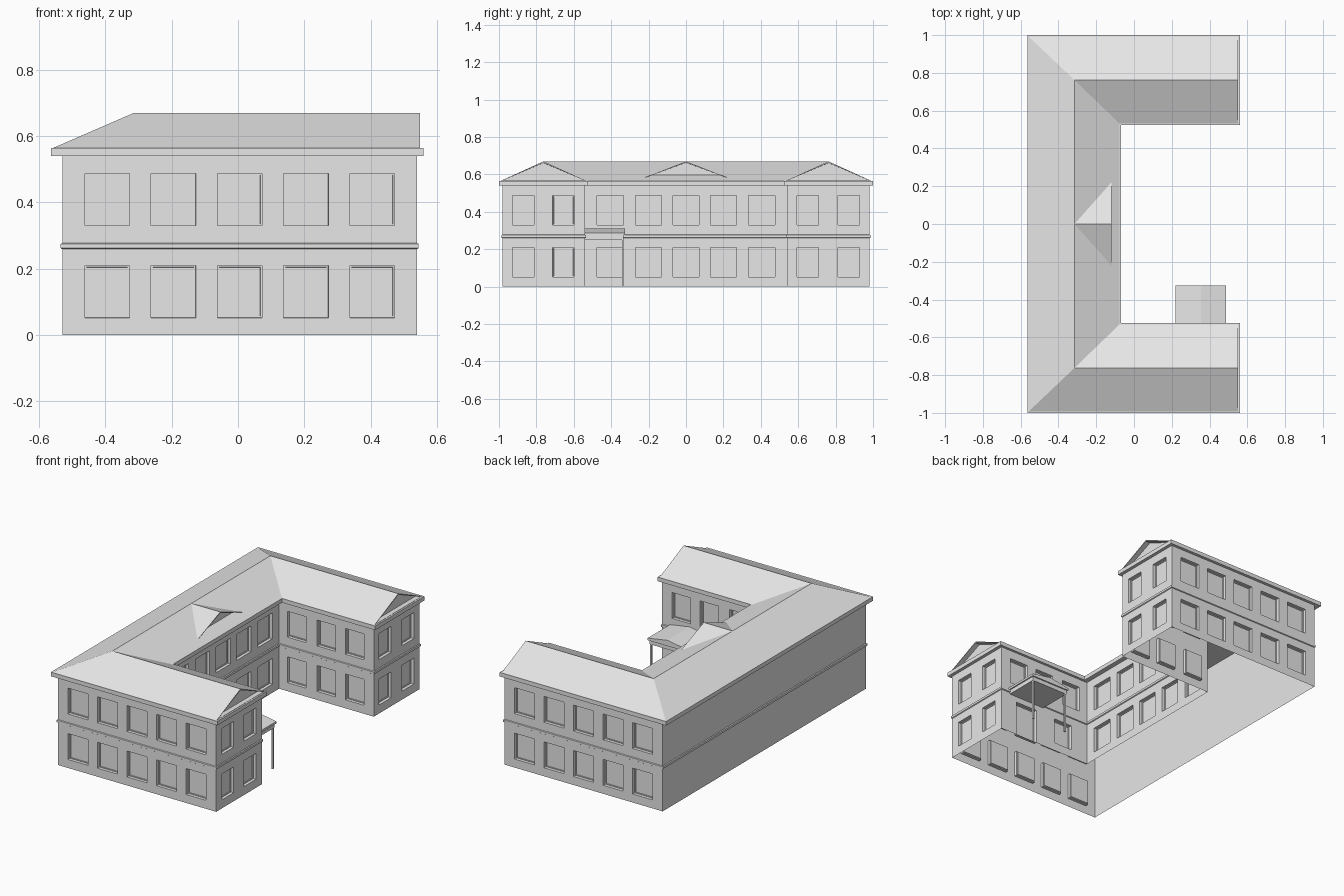
import bpy, bmesh
from mathutils import Vector

cube = bpy.data.objects.get("Cube")
if cube:
    bpy.data.objects.remove(cube, do_unlink=True)

grey = bpy.data.materials.new("plain grey")
grey.use_nodes = True
grey.diffuse_color = (0.8, 0.8, 0.8, 1)
grey.node_tree.nodes["Principled BSDF"].inputs["Base Color"].default_value = (0.8, 0.8, 0.8, 1)


def finish(bm, name):
    mesh = bpy.data.meshes.new(name)
    bm.normal_update()
    bm.to_mesh(mesh)
    bm.free()
    mesh.materials.append(grey)
    obj = bpy.data.objects.new(name, mesh)
    bpy.context.scene.collection.objects.link(obj)
    return obj


def face(bm, *points):
    return bm.faces.new([bm.verts.new(p) for p in points])


def recess(bm, faces, rim, depth):
    """Leave a flat rim, then push the middle of each face inwards."""
    bm.normal_update()
    bmesh.ops.inset_individual(bm, faces=faces, thickness=rim, depth=0)
    bm.normal_update()
    bmesh.ops.inset_individual(bm, faces=faces, thickness=0.0005, depth=-depth)


def u_plan(x0, x1, y1, xi, yi):
    """Counter-clockwise U-shaped plan, open towards +x."""
    return [(x0, -y1), (x1, -y1), (x1, -yi), (xi, -yi),
            (xi, yi), (x1, yi), (x1, y1), (x0, y1)]


def wall_plan(o=0.0):
    return u_plan(-0.53 - o, 0.54 + o, 0.982 + o, -0.1 + o, 0.54 - o)


def ring(bm, levels):
    """Sweep a list of (offset, height) pairs round the walls."""
    for (oa, za), (ob, zb) in zip(levels, levels[1:]):
        a, b = wall_plan(oa), wall_plan(ob)
        for i in range(len(a)):
            j = (i + 1) % len(a)
            face(bm, (*a[i], za), (*a[j], za), (*b[j], zb), (*b[i], zb))


def box(name, x0, x1, y0, y1, z0, z1):
    bm = bmesh.new()
    bmesh.ops.create_cube(bm, size=1)
    for v in bm.verts:
        v.co = ((x0 + x1) / 2 + v.co.x * (x1 - x0),
                (y0 + y1) / 2 + v.co.y * (y1 - y0),
                (z0 + z1) / 2 + v.co.z * (z1 - z0))
    return finish(bm, name)


# Walls: one strip per storey, with recessed windows
def storey(bm, p, q, z0, z1, openings):
    axis = 0 if p[1] == q[1] else 1
    sign = 1 if q[axis] > p[axis] else -1

    def cell(s, e, low, high):
        if high - low < 0.001:
            return None
        a, b = list(p), list(p)
        a[axis], b[axis] = s, e
        return face(bm, (*a, low), (*b, low), (*b, high), (*a, high))

    panes, at = [], p[axis]
    for centre, width, low, high in sorted(openings, key=lambda o: o[0] * sign):
        s, e = centre - sign * width / 2, centre + sign * width / 2
        cell(at, s, z0, z1)
        cell(s, e, z0, low)
        panes.append(cell(s, e, low, high))
        cell(s, e, high, z1)
        at = e
    cell(at, q[axis], z0, z1)
    if panes:
        bm.normal_update()
        bmesh.ops.inset_individual(bm, faces=panes, thickness=0.0005, depth=-0.018)
        recess(bm, panes, 0.007, 0.004)


LOW, HIGH = (0.052, 0.21), (0.33, 0.488)
long_side = ([-0.395, -0.195, 0.005, 0.205, 0.405], 0.135)
ends = ([0.65, 0.87], 0.115)
front_ends = ([-0.87, -0.655], 0.115)
inner = ([0.02, 0.22, 0.41], 0.125)
court = ([-0.405, -0.2, 0, 0.2, 0.405], 0.14)
layout = [long_side, front_ends, inner, court, inner, ends, long_side, ([], 0)]

plan = wall_plan()
walls = bmesh.new()
for i, (centres, width) in enumerate(layout):
    p, q = plan[i], plan[(i + 1) % len(plan)]
    lower = [(c, width, *LOW) for c in centres]
    if i == 2:  # entrance door under the porch, with one window beside it
        lower = [(0.08, width, *LOW), (0.355, 0.15, 0.0, 0.215)]
    storey(walls, p, q, 0, 0.27, lower)
    storey(walls, p, q, 0.27, 0.545, [(c, width, *HIGH) for c in centres])
finish(walls, "walls")

# String course between the storeys
band = bmesh.new()
ring(band, [(0, 0.259), (0.005, 0.262), (0.005, 0.275), (0, 0.278)])
finish(band, "string_course")

# Eave slab
eave = bmesh.new()
slab = face(eave, *[(x, y, 0.54) for x, y in u_plan(-0.565, 0.56, 1.0, -0.07, 0.525)])
top = bmesh.ops.extrude_face_region(eave, geom=[slab])["geom"]
bmesh.ops.translate(eave, vec=(0, 0, 0.025),
                    verts=[g for g in top if isinstance(g, bmesh.types.BMVert)])
bmesh.ops.recalc_face_normals(eave, faces=eave.faces)
finish(eave, "eave_slab")

# Pitched roof with hipped corners and recessed gable ends
BASE, RIDGE, XR, YR, XE = 0.565, 0.67, -0.315, 0.762, 0.55
roof = bmesh.new()
rim = [(x, y, BASE) for x, y in u_plan(-0.557, XE, 0.992, -0.077, 0.532)]
ridge = [(XE, -YR, RIDGE), (XR, -YR, RIDGE), (XR, YR, RIDGE), (XE, YR, RIDGE)]
for a, b, c, d in [(0, 1, 0, 1), (2, 3, 1, 0), (3, 4, 2, 1),
                   (4, 5, 3, 2), (6, 7, 2, 3), (7, 0, 1, 2)]:
    face(roof, rim[a], rim[b], ridge[c], ridge[d])
gables = [face(roof, rim[1], rim[2], ridge[0]), face(roof, rim[5], rim[6], ridge[3])]
recess(roof, gables, 0.008, 0.03)
finish(roof, "roof")

# Courtyard dormer
dormer = bmesh.new()
back, apex = (XR, 0, RIDGE), (-0.12, 0, RIDGE)
left, right = (-0.12, 0.225, 0.582), (-0.12, -0.225, 0.582)
face(dormer, back, right, apex)
face(dormer, back, apex, left)
recess(dormer, [face(dormer, right, left, apex)], 0.007, 0.03)
finish(dormer, "dormer")

# Porch: low gabled canopy, beam and two posts
X0, X1, Y0, Y1 = 0.22, 0.487, -0.54, -0.325
canopy = bmesh.new()
end = face(canopy, *[(x, Y0, z) for x, z in
                     [(X0, 0.275), (X1, 0.275), (X1, 0.288), ((X0 + X1) / 2, 0.31), (X0, 0.288)]])
moved = bmesh.ops.extrude_face_region(canopy, geom=[end])["geom"]
bmesh.ops.translate(canopy, vec=Vector((0, Y1 - Y0, 0)),
                    verts=[g for g in moved if isinstance(g, bmesh.types.BMVert)])
bmesh.ops.recalc_face_normals(canopy, faces=canopy.faces)
finish(canopy, "porch_canopy")
box("porch_beam", X0 + 0.008, X1 - 0.008, Y0, Y1 - 0.008, 0.25, 0.278)
for side, x in (("left", X1 - 0.016), ("right", X0 + 0.016)):
    box("porch_post_" + side, x - 0.005, x + 0.005, Y1 - 0.018, Y1 - 0.008, 0, 0.252)
